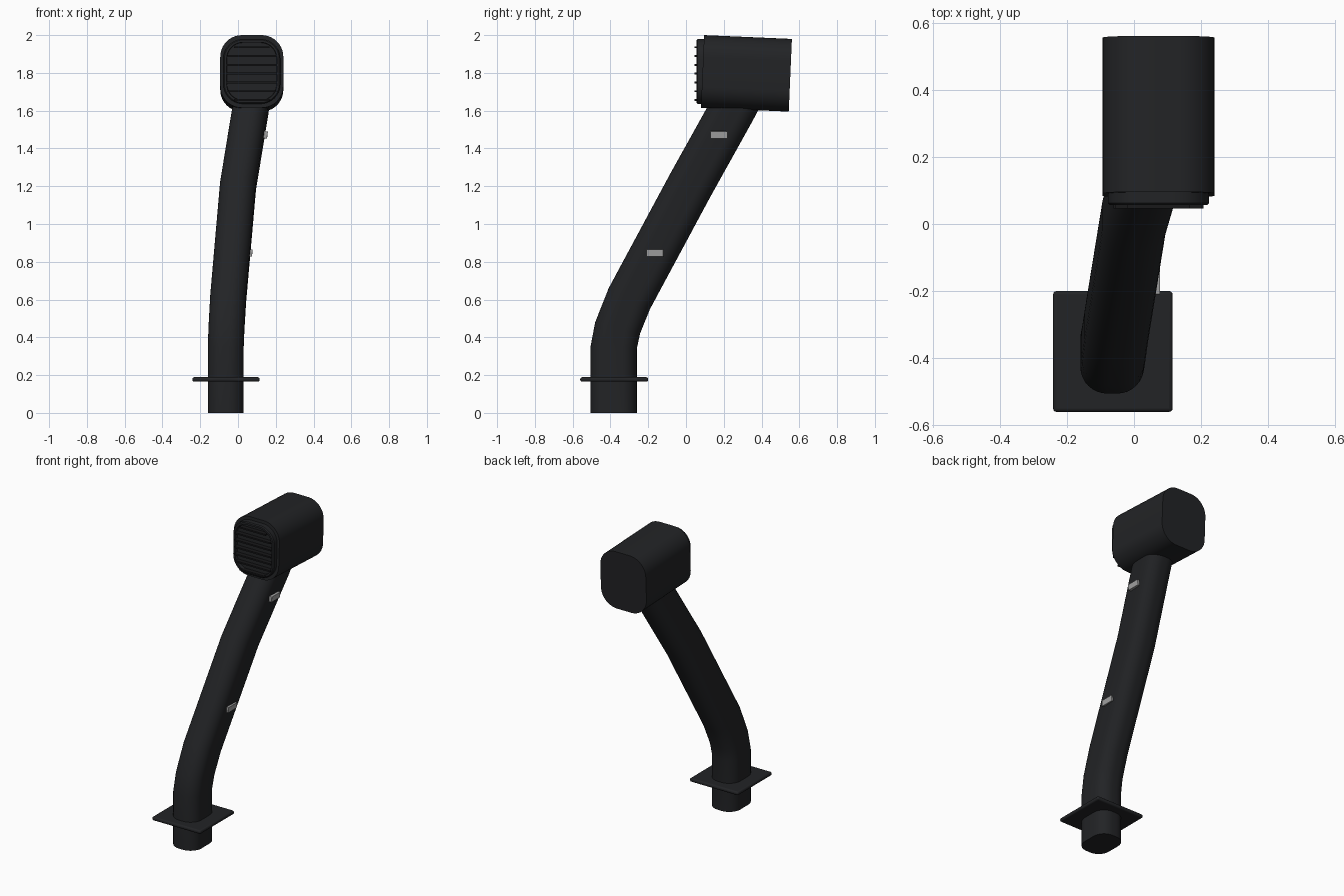
import bpy, bmesh
from math import sin, cos, pi, radians
from mathutils import Vector, Matrix

if "Cube" in bpy.data.objects:
    bpy.data.objects.remove(bpy.data.objects["Cube"])


def material(name, r, g, b):
    m = bpy.data.materials.new(name)
    m.diffuse_color = (r, g, b, 1)
    m.use_nodes = True
    m.node_tree.nodes["Principled BSDF"].inputs["Base Color"].default_value = m.diffuse_color
    return m


BLACK = material("black_plastic", 0.016, 0.017, 0.019)
DARK = material("dark_grille", 0.009, 0.009, 0.010)
GREY = material("light_grey", 0.36, 0.36, 0.36)


def rounded(hx, hy, r, n=8):
    """Rounded rectangle outline, counter-clockwise."""
    pts = []
    for k, (sx, sy) in enumerate([(1, 1), (-1, 1), (-1, -1), (1, -1)]):
        for i in range(n + 1):
            a = k * pi / 2 + i / n * pi / 2
            pts.append((sx * (hx - r) + r * cos(a), sy * (hy - r) + r * sin(a)))
    return pts


def finish(name, bm, mat, angle=35):
    bmesh.ops.recalc_face_normals(bm, faces=bm.faces)
    me = bpy.data.meshes.new(name)
    bm.to_mesh(me)
    bm.free()
    ob = bpy.data.objects.new(name, me)
    bpy.context.collection.objects.link(ob)
    me.materials.append(mat)
    bpy.ops.object.select_all(action='DESELECT')
    ob.select_set(True)
    bpy.context.view_layer.objects.active = ob
    bpy.ops.object.shade_smooth_by_angle(angle=radians(angle))
    return ob


def loft(name, rings, mat, angle=35):
    """Skin a list of equal-length point rings and cap both ends."""
    bm = bmesh.new()
    vs = [[bm.verts.new(p) for p in r] for r in rings]
    n = len(vs[0])
    for a, b in zip(vs, vs[1:]):
        for i in range(n):
            j = (i + 1) % n
            bm.faces.new((a[i], a[j], b[j], b[i]))
    bm.faces.new(vs[0])
    bm.faces.new(vs[-1])
    return finish(name, bm, mat, angle)


def box(name, centre, size, mat, bevel=0.0, tilt=0.0):
    bm = bmesh.new()
    bmesh.ops.create_cube(bm, size=1, matrix=Matrix.Diagonal((*size, 1)))
    ob = finish(name, bm, mat)
    ob.location = centre
    ob.rotation_euler.y = tilt
    if bevel:
        mod = ob.modifiers.new("bevel", 'BEVEL')
        mod.width = bevel
        mod.segments = 3
    return ob


# Bent intake tube: centre x, y, z and forward lean of each section
path = [(-0.065, -0.383, 0.0, 0), (-0.065, -0.383, 0.345, 3),
        (-0.061, -0.362, 0.45, 14), (-0.052, -0.30, 0.605, 26.5),
        (0.0, 0.02, 1.20, 29), (0.067, 0.248, 1.61, 29), (0.074, 0.285, 1.68, 29)]
outline = rounded(0.095, 0.1225, 0.08)
tube = []
for x, y, z, lean in path:
    a = radians(lean)
    tube.append([(x + u, y + v * cos(a), z - v * sin(a)) for u, v in outline])
loft("intake_tube", tube, BLACK)

# Square mounting flange around the foot
box("mounting_flange", (-0.063, -0.38, 0.177), (0.356, 0.36, 0.024), BLACK, 0.010)

# Intake head, nose slightly raised
CX = 0.073
head_shape = rounded(0.167, 0.1925, 0.115, 10)
tilt = Matrix.Translation((CX, 0.32, 1.7975)) @ Matrix.Rotation(radians(-2.5), 4, 'X')
loft("intake_head", [[tilt @ Vector((u, d, v)) for u, v in head_shape]
                     for d in (-0.2325, 0.2325)], BLACK)

# Grille frame: outer wall, front lip and recessed back panel
GZ = 1.808
frame = []
for inset, y in [(0, 0.11), (0, 0.062), (0.006, 0.056), (0.018, 0.056), (0.020, 0.075)]:
    frame.append([(CX + u, y, GZ + v) for u, v in
                  rounded(0.151 - inset, 0.172 - inset, 0.105 - inset, 10)])
loft("grille_frame", frame, BLACK)

# Horizontal grille slats, trimmed to the rounded opening
for i in range(7):
    dz = (i - 3) * 0.0465
    over = max(0, abs(dz) - 0.065)
    half = 0.134 - 0.09 + (0.09 ** 2 - min(over, 0.085) ** 2) ** 0.5
    box(f"grille_slat_{i + 1}", (CX, 0.062, GZ - 0.012 + dz), (2 * half, 0.032, 0.010), DARK)

# Light clips on the right side of the tube
for i, (x, y, z) in enumerate([(0.064, -0.165, 0.847), (0.144, 0.175, 1.472)]):
    box(f"side_clip_{i + 1}", (x, y, z), (0.024, 0.09, 0.038), GREY, 0.002, radians(6))
